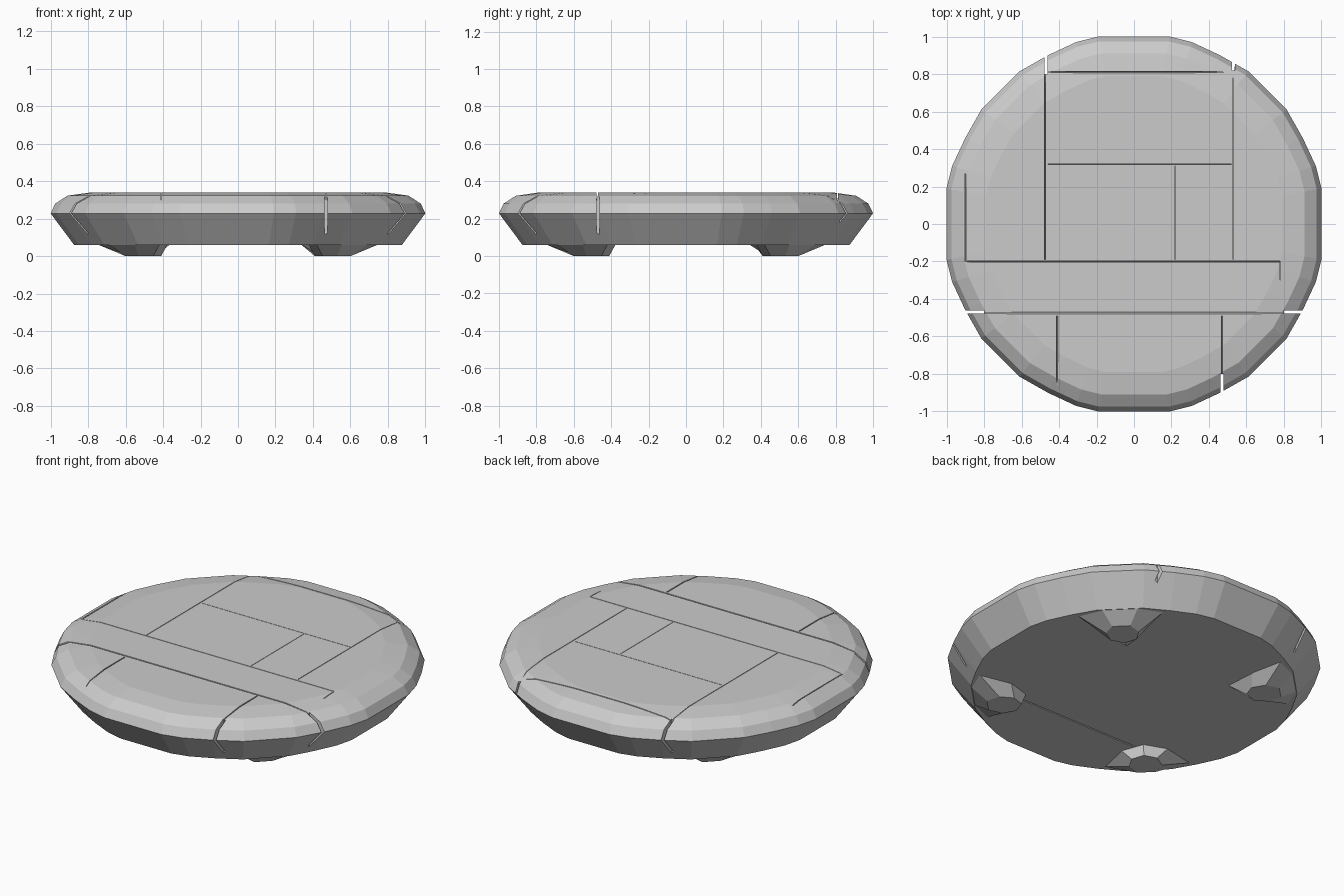
import bpy, bmesh, math
from mathutils import Vector

if "Cube" in bpy.data.objects:
    bpy.data.objects.remove(bpy.data.objects["Cube"])


def make_object(name, bm):
    bmesh.ops.recalc_face_normals(bm, faces=bm.faces)
    mesh = bpy.data.meshes.new(name)
    bm.to_mesh(mesh)
    bm.free()
    obj = bpy.data.objects.new(name, mesh)
    bpy.context.collection.objects.link(obj)
    return obj


def loft(bm, rings):
    """Closed solid through a stack of equal-sized rings of points."""
    loops = [[bm.verts.new(p) for p in ring] for ring in rings]
    n = len(loops[0])
    for a, b in zip(loops, loops[1:]):
        for i in range(n):
            j = (i + 1) % n
            bm.faces.new((a[i], a[j], b[j], b[i]))
    bm.faces.new(loops[0][::-1])
    bm.faces.new(loops[-1])


# Stone disc: rounded outline swept through a bevelled profile
quarter = [(1.0, 0.19), (0.97, 0.31), (0.90, 0.46), (0.815, 0.61),
           (0.61, 0.815), (0.46, 0.90), (0.31, 0.97)]
outline = []
for k in range(4):
    c, s = round(math.cos(k * math.pi / 2)), round(math.sin(k * math.pi / 2))
    # the last point closes the flat side of the next quarter
    for x, y in quarter + [(0.19, 1.0)]:
        outline.append((x * c - y * s, x * s + y * c))

profile = [(0.875, 0.06), (1.0, 0.228), (0.975, 0.28), (0.91, 0.322), (0.79, 0.339)]
bm = bmesh.new()
loft(bm, [[(x * r, y * r, z) for x, y in outline] for r, z in profile])
disc = make_object("stone_disc", bm)

# Paving joints: thin wedges cut into the disc
cut = bmesh.new()


def joint(p, q, width, z_tip, z_wide, tip=0.3):
    p, q = Vector((*p, 0)), Vector((*q, 0))
    side = (q - p).normalized().cross(Vector((0, 0, 1))) * width / 2
    rings = []
    for z, f in ((z_tip, tip), (z_wide, 1)):
        up = Vector((0, 0, z))
        rings.append([p + side * f + up, q + side * f + up,
                      q - side * f + up, p - side * f + up])
    loft(cut, rings)


top_joints = [
    ((-0.89, -0.475), (0.89, -0.475), 0.012),
    ((-0.47, 0.81), (0.53, 0.81), 0.010),
    ((-0.475, -0.19), (-0.475, 0.88), 0.006),
    ((0.53, -0.19), (0.53, 0.85), 0.006),
    ((-0.90, -0.2), (-0.90, 0.27), 0.010),
    ((-0.89, -0.2), (0.78, -0.2), 0.006),
    ((0.78, -0.205), (0.78, -0.30), 0.006),
    ((-0.41, -0.49), (-0.41, -0.91), 0.010),
    ((0.47, -0.49), (0.47, -0.88), 0.010),
    ((-0.46, 0.32), (0.52, 0.32), 0.004),
    ((0.22, -0.19), (0.22, 0.31), 0.004),
]
for p, q, w in top_joints:
    joint(p, q, w, 0.30, 0.37)

# Deeper cracks running down the rim
rim_cracks = [
    ((0.47, -0.95), (0.47, -0.80)), ((-0.47, 0.95), (-0.47, 0.80)),
    ((-0.95, -0.47), (-0.80, -0.47)), ((0.95, -0.47), (0.80, -0.47)),
    ((0.53, 0.92), (0.53, 0.82)),
]
for p, q in rim_cracks:
    joint(p, q, 0.016, 0.03, 0.40, 0.9)

# Joint on the underside
joint((-0.40, -0.475), (0.46, -0.475), 0.012, 0.08, 0.04)

cutter = make_object("joint_cutter", cut)
cutter.hide_render = True
mod = disc.modifiers.new("joints", 'BOOLEAN')
mod.operation = 'DIFFERENCE'
mod.solver = 'EXACT'
mod.use_self = True
mod.object = cutter
bpy.context.view_layer.objects.active = disc
bpy.ops.object.modifier_apply(modifier=mod.name)
bpy.data.objects.remove(cutter)


# Chipped feet on the diagonals: blunt inside, sloping out to the rim
def foot(name, degrees, inner):
    a = math.radians(degrees)
    base = [(inner, 0), (0.66, -0.13), (0.83, -0.24), (0.885, -0.1),
            (0.885, 0.1), (0.83, 0.24), (0.66, 0.13)]
    sole = [(0.615, 0), (0.65, -0.07), (0.73, -0.09), (0.80, -0.05),
            (0.80, 0.05), (0.73, 0.09), (0.65, 0.07)]
    bm = bmesh.new()
    loft(bm, [[(r * math.cos(a) - t * math.sin(a),
                r * math.sin(a) + t * math.cos(a), z) for r, t in ring]
              for ring, z in ((sole, 0.005 * 0), (base, 0.065))])
    make_object(name, bm)


foot("foot_back_right", 45, 0.47)
foot("foot_back_left", 135, 0.51)
foot("foot_front_left", 225, 0.60)
foot("foot_front_right", 315, 0.59)
